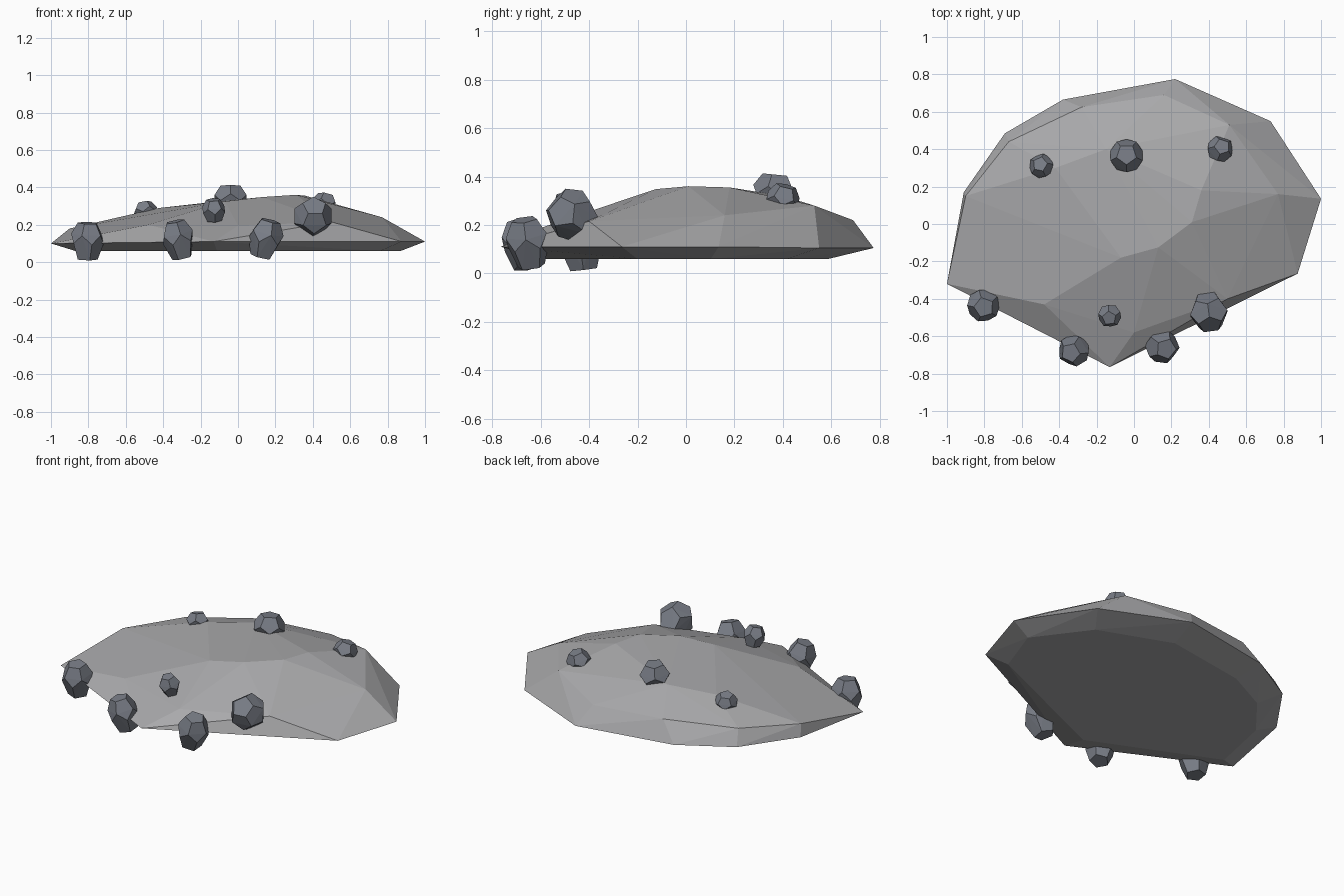
import bpy, bmesh, math
from mathutils import Vector

if "Cube" in bpy.data.objects:
    bpy.data.objects.remove(bpy.data.objects["Cube"])


def material(name, rgb):
    m = bpy.data.materials.new(name)
    m.diffuse_color = (*rgb, 1)
    m.use_nodes = True
    m.node_tree.nodes["Principled BSDF"].inputs["Base Color"].default_value = m.diffuse_color
    return m


pale_stone = material("pale stone", (0.40, 0.40, 0.41))
blue_grey = material("blue grey rock", (0.19, 0.205, 0.24))


def hull(name, points, mat):
    """Flat-shaded faceted solid wrapped around a few corner points."""
    bm = bmesh.new()
    for p in points:
        bm.verts.new(p)
    res = bmesh.ops.convex_hull(bm, input=bm.verts)
    loose = [v for v in bm.verts if not v.link_faces]
    bmesh.ops.delete(bm, geom=loose, context='VERTS')
    bmesh.ops.dissolve_limit(bm, angle_limit=math.radians(1.5),
                             verts=bm.verts, edges=bm.edges)
    bmesh.ops.recalc_face_normals(bm, faces=bm.faces)
    me = bpy.data.meshes.new(name)
    bm.to_mesh(me)
    bm.free()
    me.materials.append(mat)
    ob = bpy.data.objects.new(name, me)
    bpy.context.collection.objects.link(ob)
    return ob


# Mound: sharp rim, smaller flat underside, faceted crown
rim = [(-1, -.32, .10), (-.91, .17, .105), (-.69, .485, .105), (-.38, .665, .105),
       (.22, .775, .105), (.73, .55, .105), (1, .135, .11), (.875, -.265, .11),
       (-.13, -.765, .11)]
underside = [(x * .87, y * .76, .06) for x, y, z in rim]
crown = [(-.90, .15, .18), (-.67, .44, .20), (-.28, .625, .225), (.16, .69, .22),
         (.51, .53, .28), (.77, .16, .24), (.36, .18, .355), (.31, .01, .36),
         (.13, -.125, .348), (-.07, -.18, .325), (-.15, .40, .32), (-.42, .30, .29),
         (-.48, -.43, .20), (0, -.58, .195), (.50, -.40, .215)]
hull("mound", rim + underside + crown, pale_stone)


def rock(name, centre, axis, radius, up, down, turn):
    """Stretched twelve-sided stone: pentagon caps and a zigzag waist."""
    q = Vector(axis).to_track_quat('Z', 'Y')
    pts = []
    for r, h, shift in ((.62, up, 0), (1, up * .3, 0),
                        (1, -down * .2, 36), (.66, -down, 36)):
        for i in range(5):
            a = math.radians(72 * i + shift + turn)
            p = Vector((r * radius * math.cos(a), r * radius * math.sin(a), h))
            pts.append(Vector(centre) + q @ p)
    hull(name, pts, blue_grey)


# Rocks: edge stones hang over the front rim, the rest sit on the crown
rock("rim_rock_left", (-.805, -.435, .125), (.03, -.12, 1), .088, .085, .11, 20)
rock("rim_rock_middle", (-.32, -.675, .13), (-.22, -.15, 1), .085, .09, .11, 50)
rock("rim_rock_right", (.15, -.655, .135), (.25, -.15, 1), .09, .09, .11, 10)
rock("large_rock", (.40, -.475, .245), (.1, -.75, .65), .105, .085, .10, 18)
rock("front_pebble", (-.13, -.49, .28), (-.05, -.25, 1), .062, .055, .06, 35)
rock("crown_rock", (-.04, .365, .335), (0, .1, 1), .09, .073, .06, 18)
rock("back_pebble_right", (.46, .40, .305), (.2, .25, 1), .07, .058, .055, 40)
rock("back_pebble_left", (-.495, .31, .27), (-.15, .2, 1), .065, .05, .05, 5)
